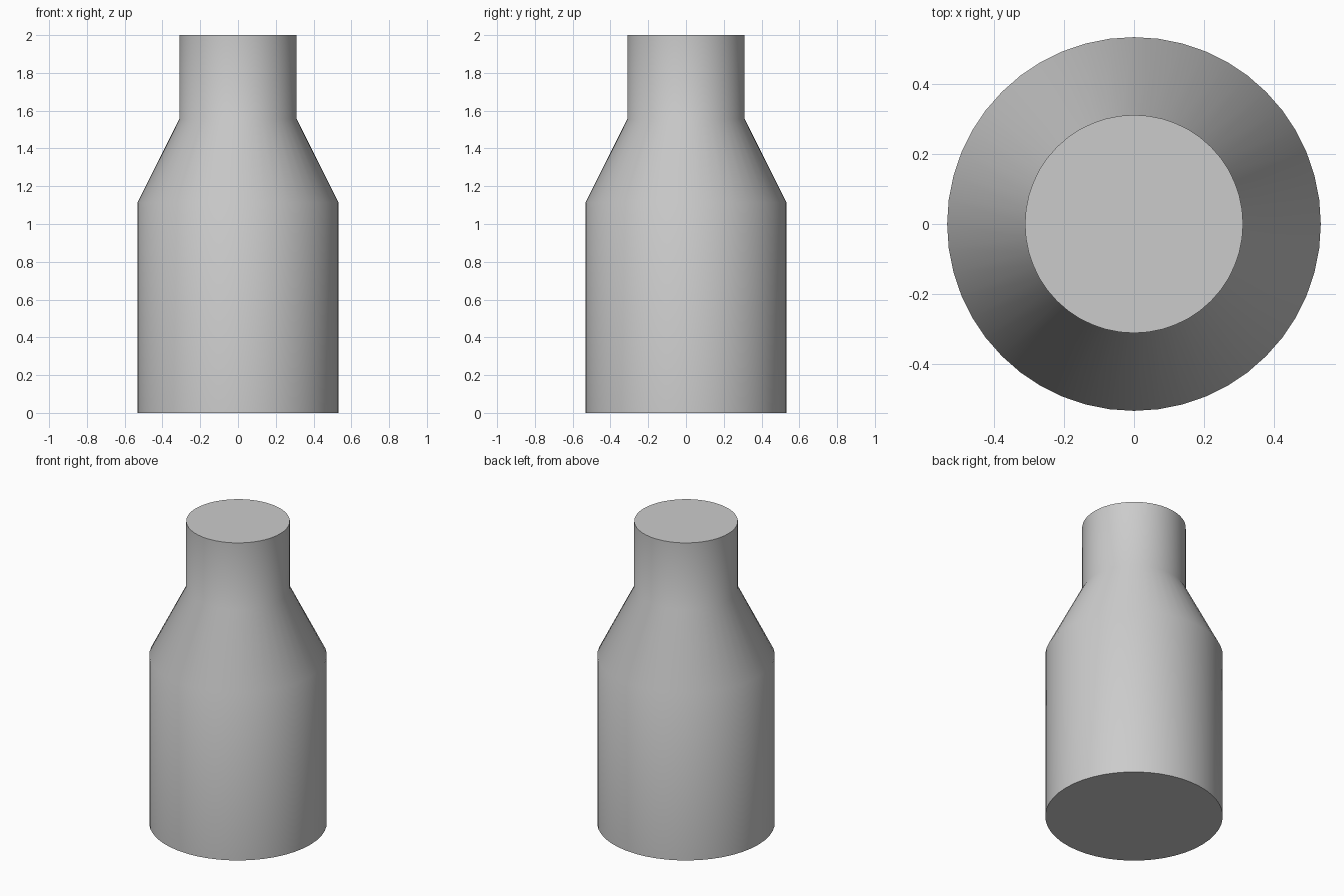
import bpy
import bmesh
import math

cube = bpy.data.objects.get("Cube")
if cube:
    bpy.data.objects.remove(cube, do_unlink=True)

SIDES = 48

# Single plain grey
grey = bpy.data.materials.new("plain_grey")
grey.use_nodes = True
colour = (0.6, 0.6, 0.6, 1)
grey.diffuse_color = colour
grey.node_tree.nodes["Principled BSDF"].inputs["Base Color"].default_value = colour

# Body, shoulder and neck as one turned profile: (radius, height)
profile = [(0.533, 0), (0.533, 1.113), (0.311, 1.556), (0.311, 2)]

bm = bmesh.new()
rings = []
for radius, z in profile:
    ring = []
    for i in range(SIDES):
        a = math.tau * i / SIDES
        ring.append(bm.verts.new((radius * math.cos(a), radius * math.sin(a), z)))
    rings.append(ring)

for low, high in zip(rings, rings[1:]):
    for i in range(SIDES):
        j = (i + 1) % SIDES
        bm.faces.new((low[i], low[j], high[j], high[i]))

# Flat base and top
bm.faces.new(reversed(rings[0]))
bm.faces.new(rings[-1])

mesh = bpy.data.meshes.new("bottle_body")
bm.to_mesh(mesh)
bm.free()
mesh.materials.append(grey)
body = bpy.data.objects.new("bottle_body", mesh)
bpy.context.collection.objects.link(body)

# Smooth sides, sharp rims
bpy.ops.object.select_all(action="DESELECT")
body.select_set(True)
bpy.context.view_layer.objects.active = body
bpy.ops.object.shade_smooth_by_angle(angle=math.radians(40))
